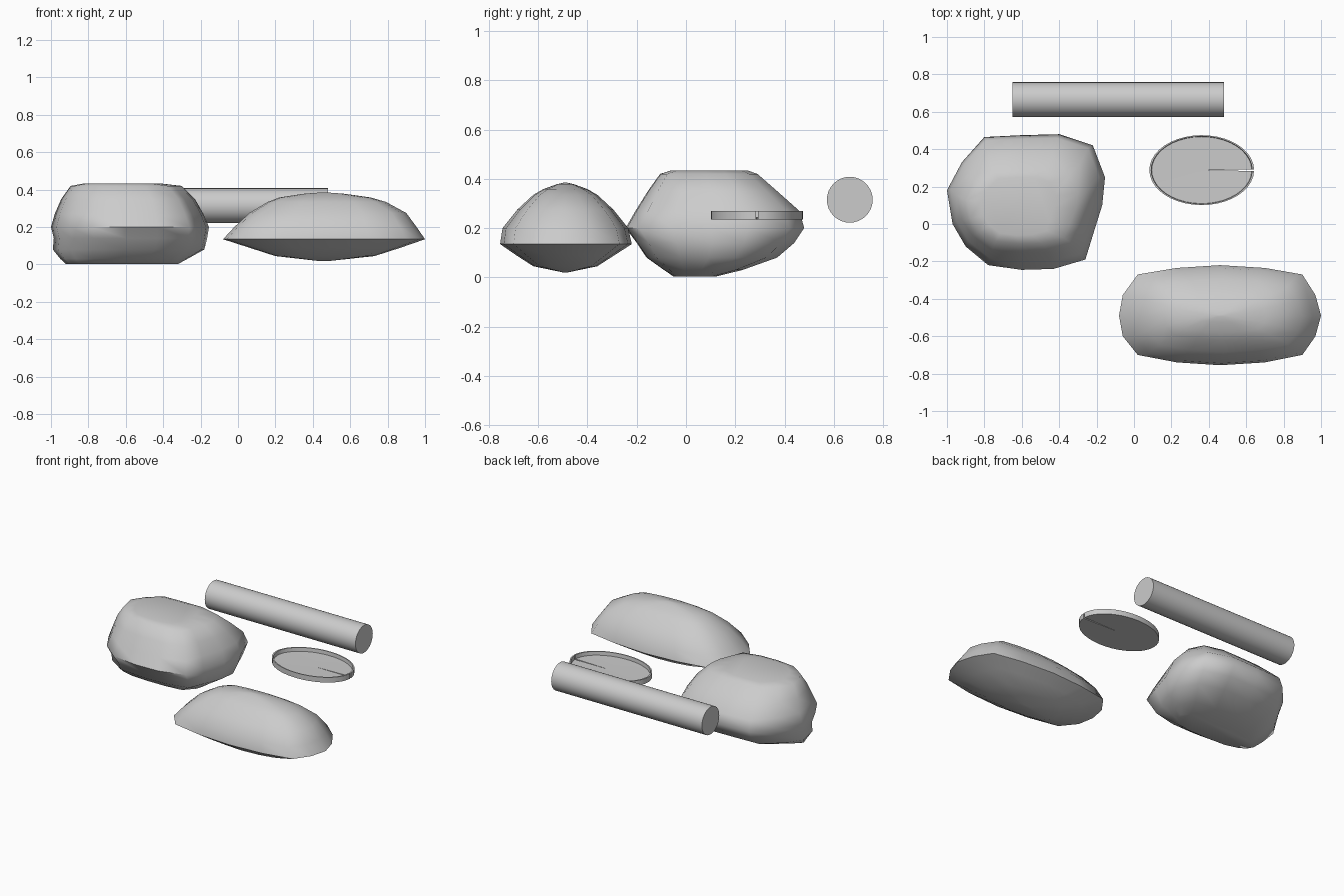
import bpy, bmesh, math

if "Cube" in bpy.data.objects:
    bpy.data.objects.remove(bpy.data.objects["Cube"])


def finish(bm, name, angle):
    bmesh.ops.recalc_face_normals(bm, faces=bm.faces)
    mesh = bpy.data.meshes.new(name)
    bm.to_mesh(mesh)
    bm.free()
    obj = bpy.data.objects.new(name, mesh)
    bpy.context.collection.objects.link(obj)
    bpy.ops.object.select_all(action='DESELECT')
    obj.select_set(True)
    bpy.context.view_layer.objects.active = obj
    bpy.ops.object.shade_smooth_by_angle(angle=math.radians(angle))
    return obj


def stone(name, outline, levels):
    """Stack copies of the plan outline, each fitted to (z, x0, x1, y0, y1)."""
    xs, ys = [p[0] for p in outline], [p[1] for p in outline]
    ax, bx, ay, by = min(xs), max(xs), min(ys), max(ys)
    bm = bmesh.new()
    rings = []
    for z, x0, x1, y0, y1 in levels:
        rings.append([bm.verts.new((x0 + (x - ax) / (bx - ax) * (x1 - x0),
                                    y0 + (y - ay) / (by - ay) * (y1 - y0), z))
                      for x, y in outline])
    n = len(outline)
    for a, b in zip(rings, rings[1:]):
        for i in range(n):
            j = (i + 1) % n
            bm.faces.new((a[i], a[j], b[j], b[i]))
    bm.faces.new(rings[0])
    bm.faces.new(rings[-1])
    return finish(bm, name, 60)


# Large blocky stone
stone("large_stone",
      [(-.80, .465), (-.60, .475), (-.40, .48), (-.22, .42), (-.155, .25), (-.17, .1),
       (-.22, -.06), (-.26, -.19), (-.43, -.24), (-.6, -.245), (-.78, -.22),
       (-.9, -.12), (-.97, 0), (-1, .18), (-.92, .33)],
      [(.003, -.92, -.32, -.05, .12), (.03, -.95, -.27, -.09, .23),
       (.08, -.99, -.18, -.16, .37), (.14, -.985, -.165, -.2, .44),
       (.2, -1, -.155, -.245, .48), (.27, -.98, -.185, -.205, .46),
       (.35, -.945, -.23, -.155, .37), (.42, -.895, -.3, -.105, .29),
       (.434, -.82, -.42, -.06, .25)])

# Long domed stone
stone("long_stone",
      [(.02, -.27), (.23, -.235), (.46, -.22), (.7, -.235), (.9, -.27), (.97, -.38),
       (1, -.49), (.97, -.6), (.9, -.7), (.7, -.74), (.46, -.755), (.23, -.74),
       (.02, -.7), (-.06, -.6), (-.08, -.49), (-.06, -.38)],
      [(.02, .42, .5, -.5, -.48), (.045, .2, .73, -.62, -.36),
       (.09, .06, .87, -.69, -.29), (.135, -.08, 1, -.755, -.22),
       (.2, -.02, .955, -.745, -.235), (.275, .06, .9, -.685, -.295),
       (.335, .16, .79, -.62, -.36), (.358, .22, .71, -.58, -.4),
       (.378, .35, .57, -.525, -.455), (.385, .44, .48, -.495, -.485)])

# Log
bm = bmesh.new()
bmesh.ops.create_cone(bm, cap_ends=True, segments=32, radius1=.093, radius2=.093, depth=1.13)
for v in bm.verts:
    x, y, z = v.co
    v.co = (z - .085, y + .665, .315 + x)
finish(bm, "log", 35)

# Lily pad: shallow rimmed dish with a narrow slit on the +x side
bm = bmesh.new()
profile = [(.12, .237), (1, .235), (1, .27), (.965, .27), (.955, .245), (.12, .243)]
slit, steps = .025, 40
stations = []
for i in range(steps + 1):
    a = slit + (2 * math.pi - 2 * slit) * i / steps
    stations.append([bm.verts.new((.362 + .28 * r * math.cos(a), .288 + .187 * r * math.sin(a), z))
                     for r, z in profile])
for a, b in zip(stations, stations[1:]):
    for k in range(5):
        bm.faces.new((a[k], a[k + 1], b[k + 1], b[k]))
bm.faces.new(stations[0])
bm.faces.new(stations[-1])
# Middle of the pad
low, high = [s[0] for s in stations], [s[5] for s in stations]
bm.faces.new(low)
bm.faces.new(high)
bm.faces.new((low[0], low[-1], high[-1], high[0]))
finish(bm, "lily_pad", 35)
